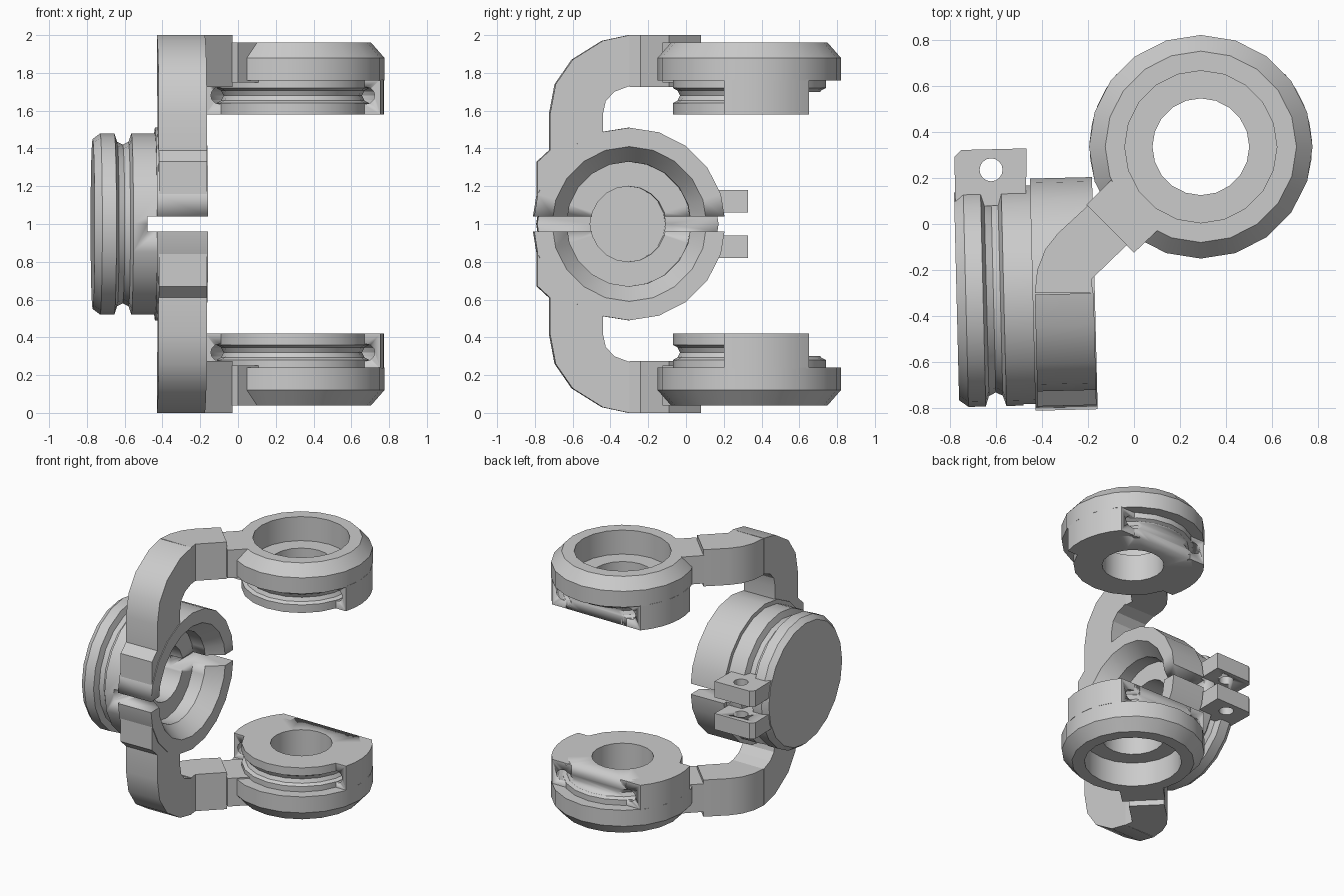
import bpy, bmesh
from math import sin, cos, pi, radians, asin
from mathutils import Matrix, Vector

if "Cube" in bpy.data.objects:
    bpy.data.objects.remove(bpy.data.objects["Cube"])

# Everything is built around mid height (local z = 0) and lifted by 1
SIDES = 20
RING = Vector((0.29, 0.335, 0))
PIVOT = Vector((-0.17, -0.3, 0))
TILT = (Matrix.Translation(PIVOT) @ Matrix.Rotation(radians(1.4), 4, 'Z')
        @ Matrix.Translation(-PIVOT))


def finish(name, bm, tilt=False, cutter=None, mirror=False, helper=False):
    bmesh.ops.remove_doubles(bm, verts=bm.verts, dist=1e-5)
    bmesh.ops.recalc_face_normals(bm, faces=bm.faces)
    if tilt:
        bm.transform(TILT)
    me = bpy.data.meshes.new(name)
    bm.to_mesh(me)
    bm.free()
    me.polygons.foreach_set("use_smooth", [True] * len(me.polygons))
    me.set_sharp_from_angle(angle=radians(25))
    ob = bpy.data.objects.new(name, me)
    ob.location.z = 1
    bpy.context.collection.objects.link(ob)
    if cutter:
        mod = ob.modifiers.new("cut", 'BOOLEAN')
        mod.operation, mod.solver, mod.object = 'DIFFERENCE', 'EXACT', cutter
    if mirror:
        mod = ob.modifiers.new("mirror", 'MIRROR')
        mod.use_axis = (False, False, True)
        mod.use_mirror_merge = False
    if helper:
        ob.hide_render = True
        ob.display_type = 'WIRE'
        ob.hide_set(True)
    return ob


def revolve(profile, place, n=SIDES):
    """Closed (radius, height) profile turned about an axis; place maps (a, b, h) to a point."""
    bm = bmesh.new()
    rings = [[bm.verts.new(place(r * cos(2 * pi * i / n), r * sin(2 * pi * i / n), h))
              for r, h in profile] for i in range(n)]
    m = len(profile)
    for i in range(n):
        a, b = rings[i], rings[(i + 1) % n]
        for j in range(m):
            k = (j + 1) % m
            if profile[j][0] == 0 and profile[k][0] == 0:
                continue
            bm.faces.new((a[j], a[k], b[k], b[j]))
    return bm


def prism(points, lo, hi, place):
    bm = bmesh.new()
    a = [bm.verts.new(place(u, v, lo)) for u, v in points]
    b = [bm.verts.new(place(u, v, hi)) for u, v in points]
    bm.faces.new(a)
    bm.faces.new(b)
    for i in range(len(a)):
        k = (i + 1) % len(a)
        bm.faces.new((a[i], a[k], b[k], b[i]))
    return bm


def box(x0, x1, y0, y1, z0, z1):
    return prism([(x0, y0), (x1, y0), (x1, y1), (x0, y1)], z0, z1, flat)


def flat(x, y, z): return Vector((x, y, z))
def side(y, z, x): return Vector((x, y, z))
def hub_axis(a, b, x): return Vector((x, a - 0.3, b))
def ring_axis(a, b, z): return RING + Vector((a, b, z))


# Hub with grooved drum, collar, stepped bore and slit
slit = finish("slit_cutter", box(-0.48, 0.1, -1.2, 0.6, -0.04, 0.04), helper=True)
hub = [(0, -.77), (.45, -.77), (.48, -.73), (.48, -.655), (.435, -.64), (.42, -.61),
       (.435, -.58), (.48, -.565), (.48, -.44), (.51, -.44), (.51, -.17), (.41, -.17),
       (.33, -.28), (.33, -.38), (.2, -.38), (.2, -.6), (0, -.6)]
finish("hub", revolve(hub, hub_axis), tilt=True, cutter=slit)

# Clamp ears with bolt hole
bolt = finish("bolt_hole_cutter",
              revolve([(0, -.3), (.05, -.3), (.05, .3), (0, .3)],
                      lambda a, b, z: Vector((a - .62, b + .235, z)), 16), helper=True)
ear = [(-.765, .09), (-.46, .09), (-.45, .335), (-.735, .335), (-.765, .305)]
finish("clamp_ear", prism(ear, .06, .18, flat), tilt=True, cutter=bolt, mirror=True)

# Curved arms, then the bend towards the rings
arm = [(-.785, .04), (-.785, .33), (-.72, .39), (-.72, .58), (-.69, .74), (-.6, .87),
       (-.44, .97), (-.3, 1), (-.3, .73), (-.38, .70), (-.425, .65), (-.44, .58),
       (-.44, .45), (-.6, .33), (-.72, .05)]
finish("arm", prism(arm, -.43, -.175, side), tilt=True, mirror=True)
bend = [(-.43, -.3), (-.42, -.2), (-.385, -.11), (-.33, -.04), (-.2, .08),
        (-.03, -.09), (-.185, -.24), (-.178, -.3)]
finish("arm_bend", prism(bend, .725, 1, flat), mirror=True)
neck = [(-.207, .082), (0, -.125), (.11, -.02), (-.1, .19)]
finish("ring_neck", prism(neck, .75, .96, flat), mirror=True)

# Bearing rings with a grooved pulley, flattened at the back
back = finish("back_cutter", box(-.6, 1.2, .65, 1.2, .5, .70), helper=True)
ring = [(.21, .58), (.405, .58), (.405, .64), (.38, .653), (.367, .68), (.38, .707),
        (.405, .72), (.405, .76), (.485, .76), (.485, .88), (.415, .96), (.33, .96),
        (.33, .78), (.21, .78)]
finish("bearing_ring", revolve(ring, ring_axis), cutter=back, mirror=True)

# Solid cheeks on both sides of each pulley, with a cable tunnel
cable = [(.41 + .045 * cos(t * pi / 6), .68 + .045 * sin(t * pi / 6)) for t in range(12)]
tunnel = finish("cable_tunnel_cutter", revolve(cable, ring_axis, 40), helper=True)


def arc(r, steps=6):
    lo, hi = asin(-.135 / r), asin(.315 / r)
    return [(r * cos(lo + (hi - lo) * i / steps), r * sin(lo + (hi - lo) * i / steps))
            for i in range(steps + 1)]


for name, s in (("left", -1), ("right", 1)):
    outline = [(s * x, y) for x, y in arc(.483) + arc(.375)[::-1]]
    finish(name + "_cheek", prism(outline, .58, .765, ring_axis), cutter=tunnel, mirror=True)
